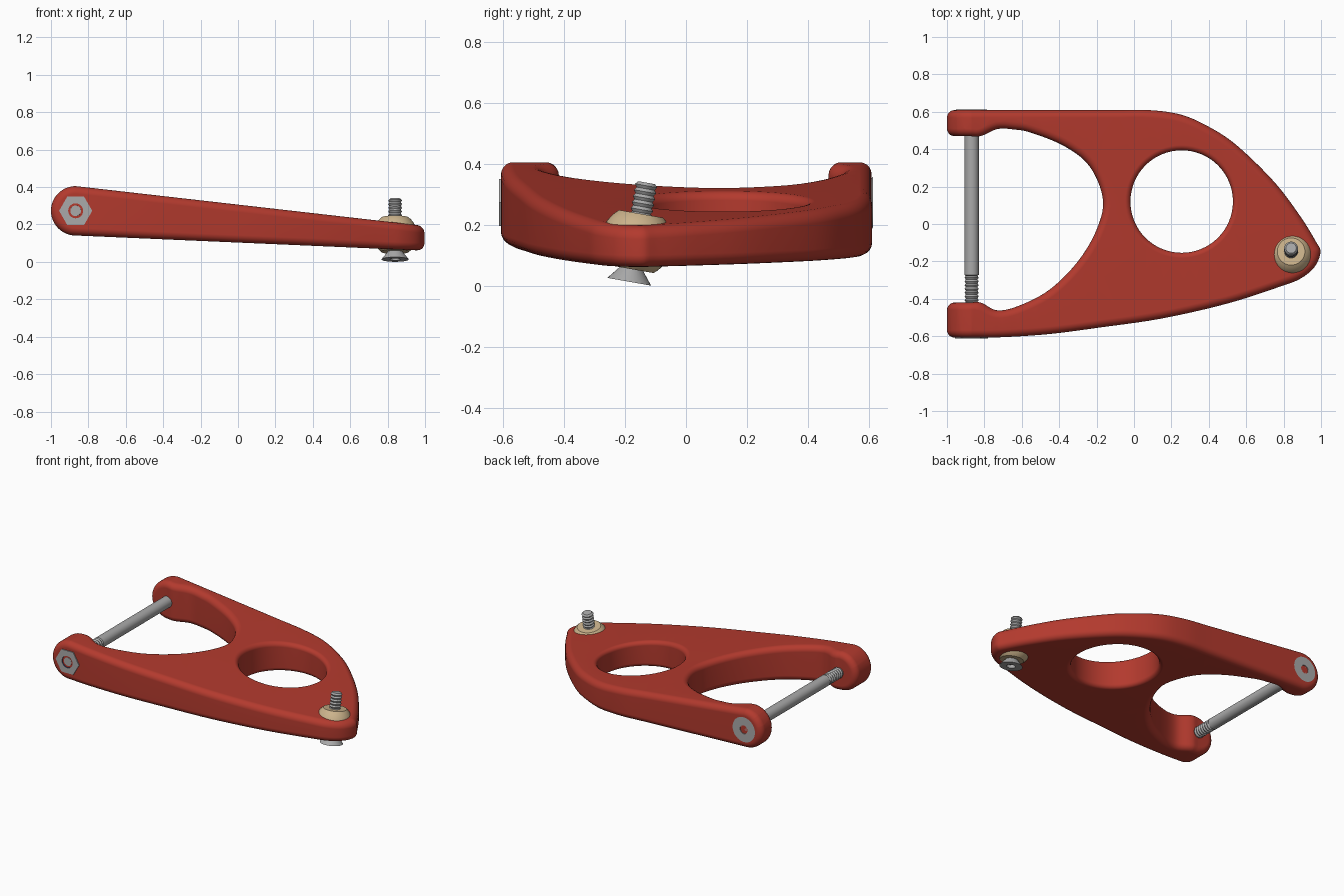
import bpy, bmesh, math
from mathutils import Vector, Matrix

if "Cube" in bpy.data.objects:
    bpy.data.objects.remove(bpy.data.objects["Cube"], do_unlink=True)


def material(name, rgb):
    m = bpy.data.materials.new(name)
    m.use_nodes = True
    m.diffuse_color = (*rgb, 1)
    m.node_tree.nodes["Principled BSDF"].inputs["Base Color"].default_value = (*rgb, 1)
    return m


RED = material("red paint", (0.45, 0.042, 0.027))
STEEL = material("grey steel", (0.4, 0.4, 0.4))
SAND = material("sand bearing", (0.6, 0.45, 0.26))
BLUE = material("blue liner", (0.02, 0.06, 0.25))


def add_object(name, bm, mats, matrix=Matrix()):
    bmesh.ops.recalc_face_normals(bm, faces=bm.faces[:])
    mesh = bpy.data.meshes.new(name)
    bm.to_mesh(mesh)
    bm.free()
    for m in mats:
        mesh.materials.append(m)
    ob = bpy.data.objects.new(name, mesh)
    bpy.context.collection.objects.link(ob)
    ob.matrix_world = matrix
    bpy.ops.object.select_all(action='DESELECT')
    ob.select_set(True)
    bpy.context.view_layer.objects.active = ob
    bpy.ops.object.shade_smooth_by_angle(angle=math.radians(32))
    return ob


def lathe(profile, steps=32, closed=False):
    """Turn an (r, z) profile around z."""
    bm = bmesh.new()
    vs = [bm.verts.new((r, 0, z)) for r, z in profile]
    pairs = list(zip(vs, vs[1:])) + ([(vs[-1], vs[0])] if closed else [])
    es = [bm.edges.new(p) for p in pairs]
    bmesh.ops.spin(bm, geom=vs + es, cent=(0, 0, 0), axis=(0, 0, 1),
                   angle=math.tau, steps=steps)
    bmesh.ops.remove_doubles(bm, verts=bm.verts[:], dist=0.0002)
    return bm


def spline(points, n=5):
    """Smooth open path through the points."""
    p = [Vector(q) for q in points]
    p = [p[0]] + p + [p[-1]]
    out = []
    for a, b, c, d in zip(p, p[1:], p[2:], p[3:]):
        for k in range(n):
            t = k / n
            out.append(0.5 * (2 * b + (c - a) * t + (2 * a - 5 * b + 4 * c - d) * t * t
                              + (3 * b - a - 3 * c + d) * t ** 3))
    return out + [p[-1]]


def inset(loop, d):
    """Move a loop to its left, into the material."""
    out = []
    for i, q in enumerate(loop):
        t = (loop[(i + 1) % len(loop)] - loop[i - 1]).normalized()
        out.append(q + Vector((-t.y, t.x)) * d)
    return out


# Arm: plan outline with filleted rims, then shaped to the tapering side profile
CX, CZ, R, WRAP = -0.868, 0.273, 0.132, 0.2
LEFT = CX - WRAP - 0.1
outer = spline([(LEFT, -.607), (-.87, -.607), (-.7, -.605), (-.45, -.588), (-.18, -.553),
                (.15, -.505), (.5, -.425), (.78, -.335), (.89, -.292), (.965, -.23),
                (.997, -.15), (.97, -.09), (.89, .04), (.75, .225), (.55, .42), (.4, .52),
                (.25, .585), (.08, .609), (-.1, .609), (-.3, .609), (-.87, .609),
                (LEFT, .609)])
opening = spline([(LEFT, .47), (-.9, .47), (-.82, .47), (-.73, .508), (-.64, .505),
                  (-.55, .488), (-.37, .415), (-.235, .305), (-.166, .13), (-.2, -.03),
                  (-.3, -.2), (-.45, -.35), (-.61, -.435), (-.73, -.462), (-.82, -.42),
                  (-.9, -.42), (LEFT, -.42)])
hole = [Vector((.255 + .274 * math.cos(a), .12 - .274 * math.sin(a)))
        for a in (math.tau * k / 64 for k in range(64))]

bm = bmesh.new()
caps = {-1: [], 1: []}
for loop, fillet in ((outer + opening, 0.04), (hole, 0.028)):
    arcs = [math.pi / 2 * k / 5 for k in range(6)]
    levels = [(fillet * (1 - math.cos(a)), fillet * (1 - math.sin(a))) for a in arcs]
    stack = [(d, -1 + h) for d, h in reversed(levels)] + [(d, 1 - h) for d, h in levels]
    rings = [[bm.verts.new((q.x, q.y, z)) for q in inset(loop, d)] for d, z in stack]
    n = len(loop)
    for lo, hi in zip(rings, rings[1:]):
        for i in range(n):
            j = (i + 1) % n
            bm.faces.new((lo[i], lo[j], hi[j], hi[i]))
    for side, ring in ((-1, rings[0]), (1, rings[-1])):
        caps[side] += [bm.edges.get((ring[i], ring[(i + 1) % n])) for i in range(n)]
for side, edges in caps.items():
    bmesh.ops.triangle_fill(bm, use_beauty=True, edges=edges, normal=(0, 0, side))

# Slices where the arm wraps around the pivot
for k in range(13):
    bmesh.ops.bisect_plane(bm, geom=bm.verts[:] + bm.edges[:] + bm.faces[:], dist=1e-5,
                           plane_co=(CX - WRAP * k / 12, 0, 0), plane_no=(-1, 0, 0),
                           clear_outer=(k == 12))
for v in bm.verts:
    side = 1 if v.co.z > 0 else -1
    depth = 1 - abs(v.co.z)
    if v.co.x < CX:
        ang = min(1, (CX - v.co.x) / WRAP) * math.pi / 2
        v.co.x = CX - (R - depth) * math.sin(ang)
        v.co.z = CZ + side * (R - depth) * math.cos(ang)
    else:
        f = (v.co.x - CX) / (0.95 - CX)
        top = (CZ + R) * (1 - f) + 0.198 * f
        bottom = (CZ - R) * (1 - f) + 0.062 * f
        v.co.z = top - depth if side > 0 else bottom + depth
bmesh.ops.remove_doubles(bm, verts=bm.verts[:], dist=0.0003)
arm = add_object("control_arm", bm, [RED])
arm.modifiers.new("clean_shading", 'WEIGHTED_NORMAL').keep_sharp = True


# Countersunk screws with ridged threads, head face at local z = 0
def screw(name, r, head_r, head_h, socket, thread, end, matrix):
    prof = [(0, socket), (r * .75, socket), (r * .75, 0), (head_r, 0), (r, head_h), (r, thread)]
    pitch = 0.02
    for k in range(int((end - thread) / pitch)):
        z = thread + k * pitch
        prof += [(r * .82, z + pitch * .25), (r, z + pitch * .75)]
    prof += [(r * .75, end), (0, end)]
    add_object(name, lathe(prof), [STEEL], matrix)


pivot = Matrix.Rotation(math.pi / 2, 4, 'X')
screw("pivot_bolt", 0.038, 0.085, 0.04, 0.004, 0.885, 1.221,
      Matrix.Translation((CX, 0.613, CZ)) @ pivot)

tilt = Matrix.Translation((.84, -.163, .145)) @ Matrix.Rotation(math.radians(-10), 4, 'X')
screw("ball_stud", 0.037, 0.073, 0.045, 0.02, 0.225, 0.33,
      tilt @ Matrix.Translation((0, 0, -.134)))

# Ball bearing: sphere cut flat at both ends
BALL, CUT = 0.118, 0.092
cap_angle = math.asin(CUT / BALL)
arc = [cap_angle * (k / 8 - 1) for k in range(17)]
ball = [(0, -CUT)] + [(BALL * math.cos(a), BALL * math.sin(a)) for a in arc] + [(0, CUT)]
add_object("ball_bearing", lathe(ball, 40), [SAND], tilt)

# Hexagonal lock nut with a lined bore
bm = lathe([(.04, -.03), (.04, 0), (.08, 0), (.08, -.03)], 36, closed=True)
for v in bm.verts:
    if v.co.xy.length > 0.06:
        a = math.atan2(v.co.y, v.co.x) % (math.pi / 3) - math.pi / 6
        v.co.xy = v.co.xy * (0.96 / math.cos(a))
for f in bm.faces:
    f.material_index = int(all(v.co.xy.length < 0.06 for v in f.verts))
add_object("lock_nut", bm, [STEEL, BLUE], Matrix.Translation((CX, -.613, CZ)) @ pivot)
